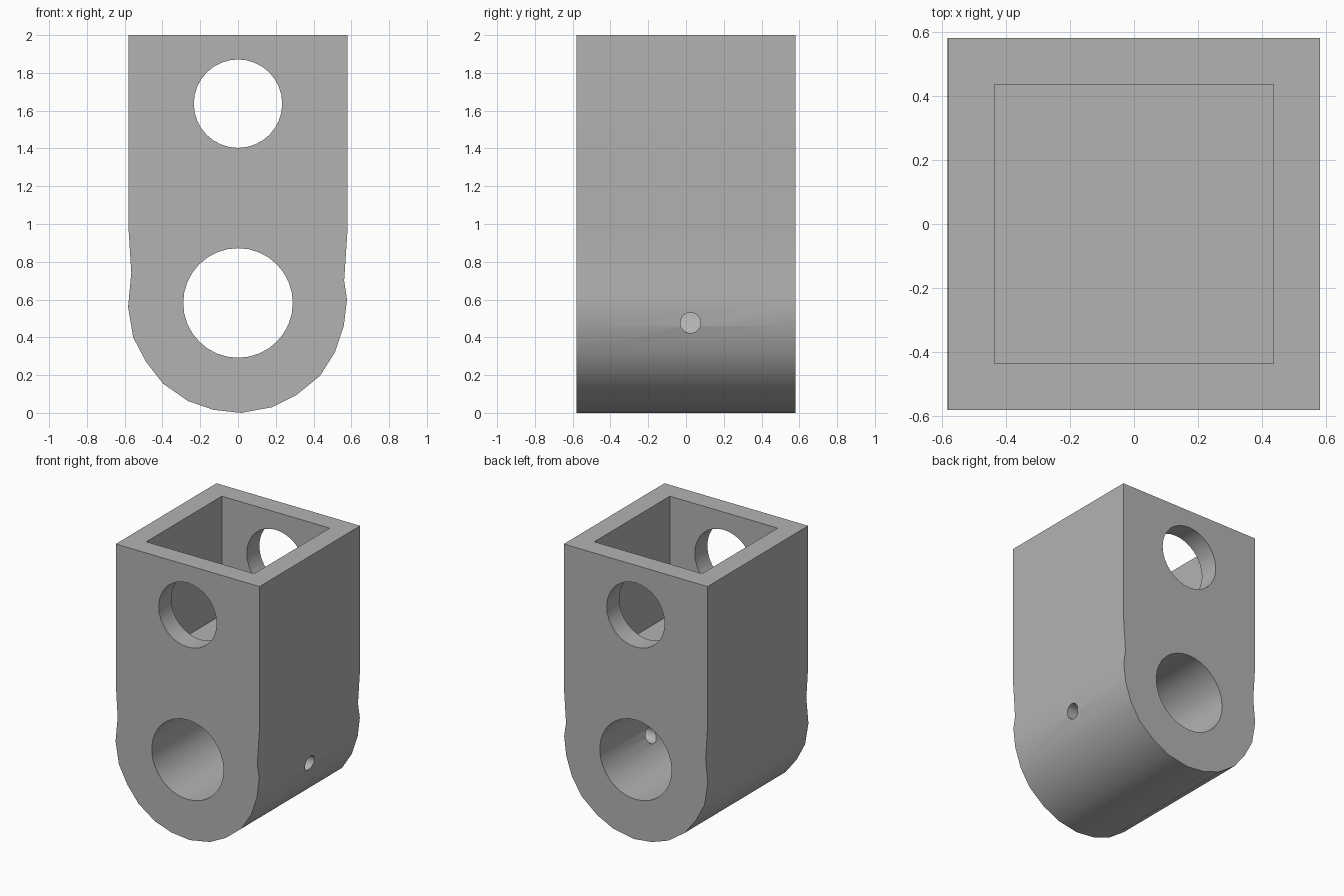
import bpy, bmesh, math
from mathutils import Matrix

cube = bpy.data.objects.get("Cube")
if cube:
    bpy.data.objects.remove(cube, do_unlink=True)

HALF = 0.58   # half width and half depth of the block


def material(name, rgb):
    mat = bpy.data.materials.new(name)
    mat.use_nodes = True
    mat.diffuse_color = (*rgb, 1)
    mat.node_tree.nodes["Principled BSDF"].inputs["Base Color"].default_value = (*rgb, 1)
    return mat


def make_object(name, bm):
    bmesh.ops.recalc_face_normals(bm, faces=bm.faces)
    mesh = bpy.data.meshes.new(name)
    bm.to_mesh(mesh)
    bm.free()
    obj = bpy.data.objects.new(name, mesh)
    bpy.context.collection.objects.link(obj)
    return obj


def cylinder(name, axis, centre, radius, length, sides):
    bm = bmesh.new()
    turn = Matrix.Rotation(math.pi / 2, 4, axis)
    bmesh.ops.create_cone(bm, cap_ends=True, segments=sides, radius1=radius, radius2=radius,
                          depth=length, matrix=Matrix.Translation(centre) @ turn)
    return make_object(name, bm)


def box(name, centre, size):
    bm = bmesh.new()
    bmesh.ops.create_cube(bm, size=1, matrix=Matrix.Translation(centre) @ Matrix.Diagonal((*size, 1)))
    return make_object(name, bm)


# Body: rounded-bottom outline pulled through the full depth
outline = [(-.58, 2), (-.58, .98), (-.565, .74), (-.582, .56), (-.555, .40), (-.487, .27),
           (-.397, .155), (-.265, .063), (-.13, .016), (.016, 0), (.18, .03), (.31, .095),
           (.434, .196), (.513, .32), (.56, .46), (.577, .60), (.562, .70), (.58, .97), (.58, 2)]
bm = bmesh.new()
front = bm.faces.new([bm.verts.new((x, -HALF, z)) for x, z in outline])
pulled = bmesh.ops.extrude_face_region(bm, geom=[front], use_keep_orig=True)
bmesh.ops.translate(bm, vec=(0, 2 * HALF, 0),
                    verts=[v for v in pulled["geom"] if isinstance(v, bmesh.types.BMVert)])
body = make_object("bracket_body", bm)
body.data.materials.append(material("plain grey", (0.45, 0.45, 0.45)))

# Openings: square socket, two cross holes, one small side hole into the bore
cutters = [
    box("socket_cutter", (0, 0, 1.635), (.87, .87, 1)),
    cylinder("pin_hole_cutter", 'X', (0, 0, 1.637), .234, 2, 32),
    cylinder("bore_cutter", 'X', (0, 0, .582), .29, 2, 32),
    cylinder("side_hole_cutter", 'Y', (.45, .024, .477), .054, .7, 24),
]
bpy.context.view_layer.objects.active = body
body.select_set(True)
for cutter in cutters:
    cutter.hide_render = True
    mod = body.modifiers.new(cutter.name, 'BOOLEAN')
    mod.operation = 'DIFFERENCE'
    mod.solver = 'EXACT'
    mod.object = cutter
    bpy.ops.object.modifier_apply(modifier=mod.name)
    bpy.data.objects.remove(cutter, do_unlink=True)

bpy.ops.object.shade_smooth_by_angle(angle=math.radians(30))
